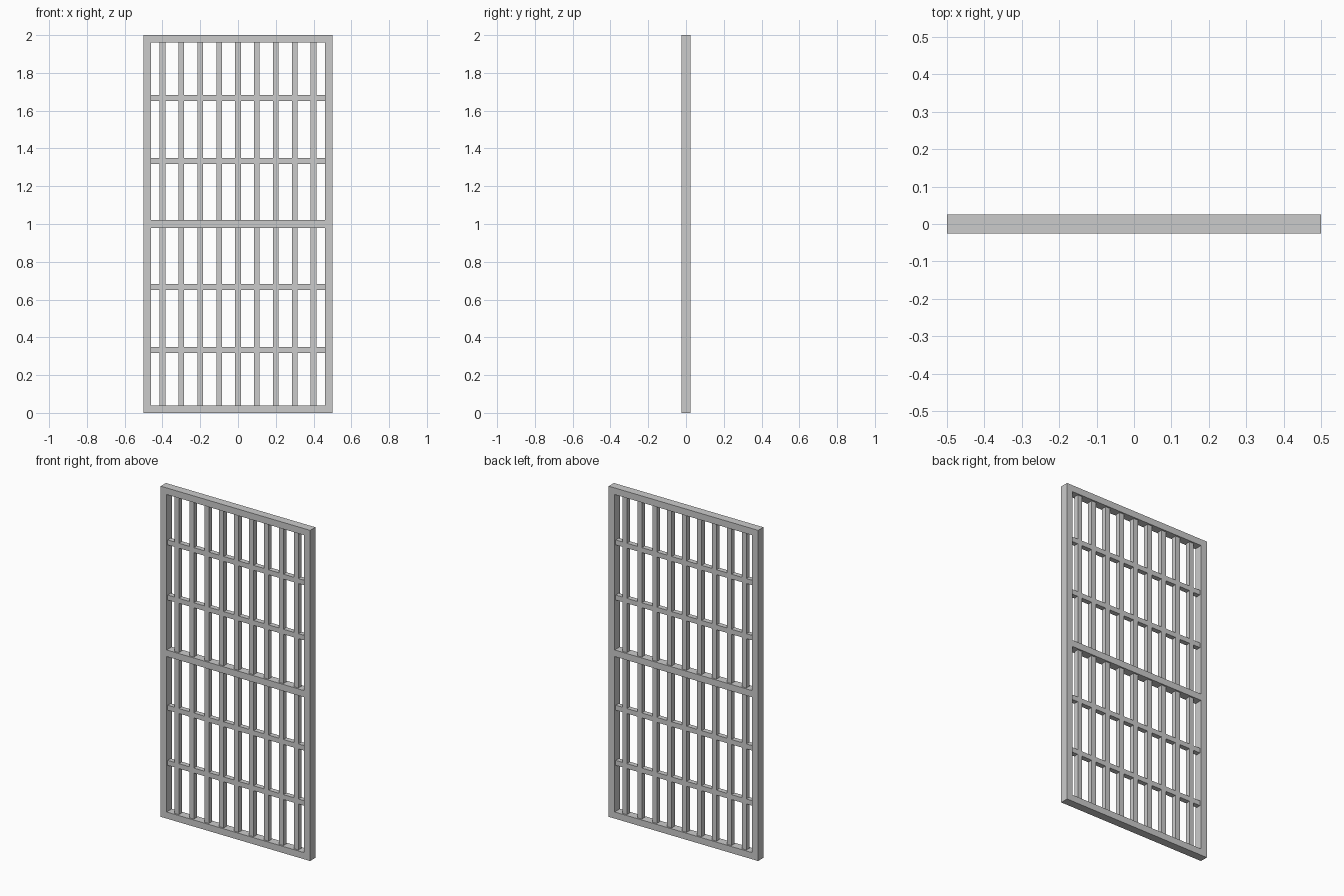
import bpy

if "Cube" in bpy.data.objects:
    bpy.data.objects.remove(bpy.data.objects["Cube"])

FRAME_W, FRAME_D = 0.04, 0.05   # frame member width and depth
BAR = 0.03                      # square bar thickness
W, H = 1.0, 2.0


def box(name, center, size):
    bpy.ops.mesh.primitive_cube_add(size=1, location=center)
    obj = bpy.context.object
    obj.name = name
    obj.scale = size
    bpy.ops.object.transform_apply(location=False, rotation=False, scale=True)
    return obj


inner_w = W - 2 * FRAME_W

# Outer frame: two full-height stiles
for side, label in ((-1, "left"), (1, "right")):
    box(f"{label}_stile", (side * (W - FRAME_W) / 2, 0, H / 2),
        (FRAME_W, FRAME_D, H))

# Bottom, middle and top rails between the stiles
for label, z in (("bottom", FRAME_W / 2), ("middle", H / 2), ("top", H - FRAME_W / 2)):
    box(f"{label}_rail", (0, 0, z), (inner_w, FRAME_D, FRAME_W))

# Vertical bars
for i in range(9):
    box(f"vertical_bar_{i + 1}", ((i - 4) * 0.1, 0, H / 2),
        (BAR, BAR, H - 2 * FRAME_W))

# Horizontal cross bars, two in each half
for i, k in enumerate((1, 2, 4, 5)):
    box(f"cross_bar_{i + 1}", (0, 0, k * H / 6), (inner_w, BAR, BAR))
